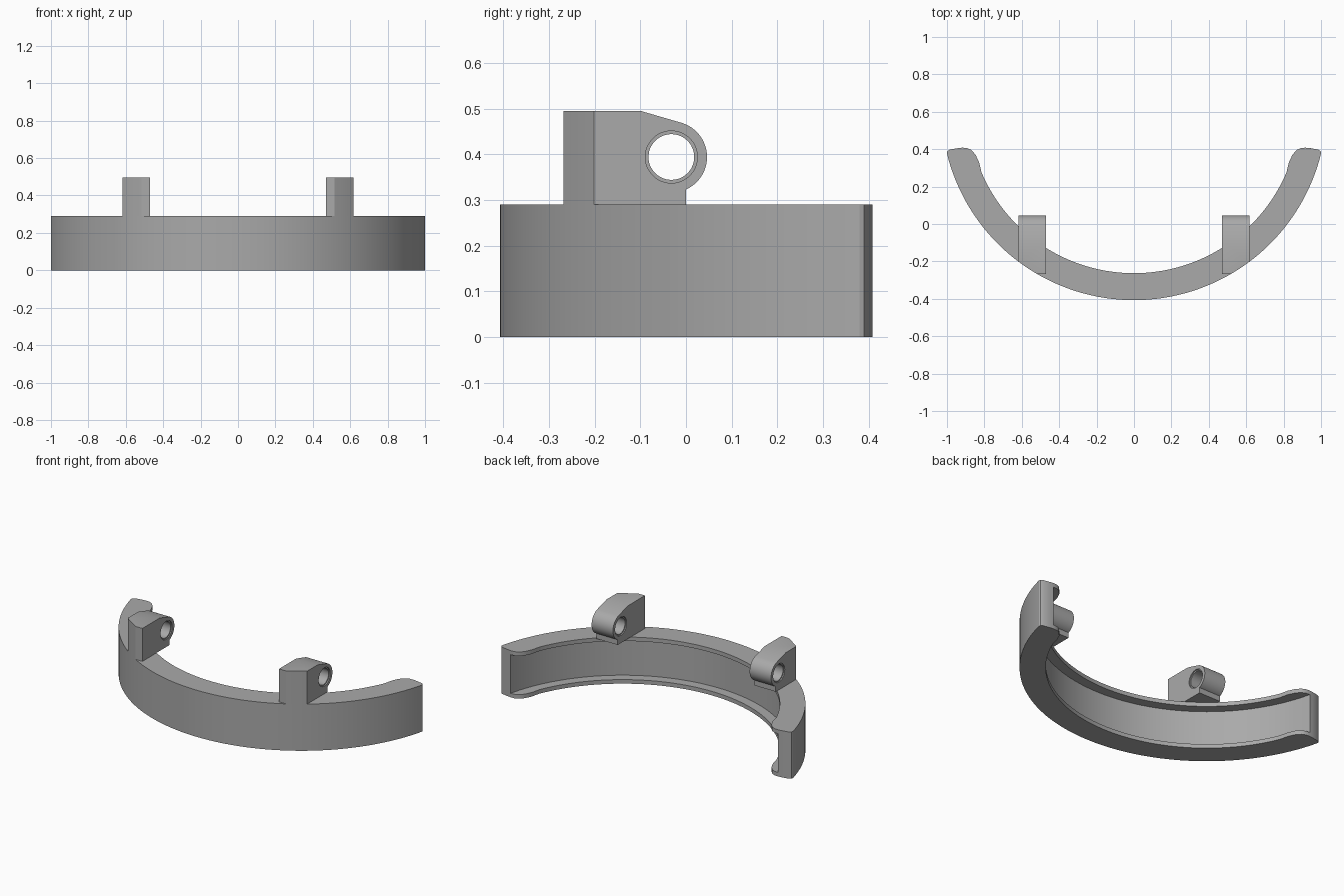
import bpy, bmesh
from math import sin, cos, pi, radians
from mathutils import Vector

CENTRE_Y = 0.623
R_OUT, R_IN, R_GROOVE = 1.03, 0.886, 0.945
HEIGHT, LIP = 0.29, 0.025
HOLE_Y, HOLE_Z = -0.032, 0.394

cube = bpy.data.objects.get("Cube")
if cube:
    bpy.data.objects.remove(cube, do_unlink=True)

grey = bpy.data.materials.new("plain grey")
grey.use_nodes = True
grey.diffuse_color = (0.4, 0.4, 0.4, 1)
grey.node_tree.nodes["Principled BSDF"].inputs["Base Color"].default_value = (0.4, 0.4, 0.4, 1)


def arc(cx, cy, r, start, end, n):
    """Points along an arc, angles in degrees."""
    steps = [radians(start + (end - start) * i / n) for i in range(n + 1)]
    return [(cx + r * cos(a), cy + r * sin(a)) for a in steps]


def prism(name, outline, axis, lo, hi):
    """Extrude a 2D outline along z (outline in x, y) or x (outline in y, z)."""
    def place(p, h):
        return (p[0], p[1], h) if axis == "z" else (h, p[0], p[1])
    bm = bmesh.new()
    face = bm.faces.new([bm.verts.new(place(p, lo)) for p in outline])
    top = bmesh.ops.extrude_face_region(bm, geom=[face])["geom"]
    move = Vector(place((0, 0), hi - lo))
    bmesh.ops.translate(bm, vec=move, verts=[v for v in top if isinstance(v, bmesh.types.BMVert)])
    bmesh.ops.recalc_face_normals(bm, faces=bm.faces)
    mesh = bpy.data.meshes.new(name)
    bm.to_mesh(mesh)
    bm.free()
    obj = bpy.data.objects.new(name, mesh)
    bpy.context.collection.objects.link(obj)
    mesh.materials.append(grey)
    return obj


def activate(obj):
    bpy.ops.object.select_all(action="DESELECT")
    obj.select_set(True)
    bpy.context.view_layer.objects.active = obj


def cut(obj, cutter, operation):
    """Apply a boolean and discard the cutter."""
    cutter.hide_render = True
    mod = obj.modifiers.new("cut", "BOOLEAN")
    mod.object, mod.operation, mod.solver = cutter, operation, "EXACT"
    activate(obj)
    bpy.ops.object.modifier_apply(modifier=mod.name)
    bpy.data.objects.remove(cutter, do_unlink=True)


def smooth(obj):
    activate(obj)
    bpy.ops.object.shade_smooth_by_angle(angle=radians(25))


# Curved band with flared, rounded tips
tip = [(0.998, 0.389), (0.985, 0.398), (0.945, 0.405), (0.918, 0.408), (0.895, 0.407),
       (0.87, 0.396), (0.847, 0.37), (0.828, 0.33)]
outline = arc(0, CENTRE_Y, R_OUT, 180 + 13.7, 360 - 13.7, 96)
outline += tip
outline += arc(0, CENTRE_Y, R_IN, 360 - 23, 180 + 23, 96)
outline += [(-x, y) for x, y in reversed(tip)]
band = prism("curved_band", outline, "z", 0, HEIGHT)

# Groove between the upper and lower lips
groove = prism("groove_cutter", arc(0, CENTRE_Y, R_GROOVE, 0, 357.5, 143), "z", LIP, HEIGHT - LIP)
cut(band, groove, "DIFFERENCE")
smooth(band)

# Pivot lugs standing on the band
side = [(0, HEIGHT), (0, 0.323)]
side += arc(HOLE_Y, HOLE_Z, 0.078, -62, 74, 28)
side += [(-0.1, 0.495), (-0.268, 0.495), (-0.268, HEIGHT)]

for name, sign in (("left_lug", 1), ("right_lug", -1)):
    inner, outer = sorted((sign * 0.47, sign * 0.617))
    lug = prism(name, side, "x", inner, outer)
    # Front corner follows the outside of the band
    rim = prism("rim_cutter", arc(0, CENTRE_Y, R_OUT, 0, 358, 179), "z", 0.1, 0.7)
    cut(lug, rim, "INTERSECT")
    # Pin hole with a shallow countersink on each side
    bore = prism("bore_cutter", arc(HOLE_Y, HOLE_Z, 0.05, 0, 352.5, 47), "x", inner - 0.1, outer + 0.1)
    cut(lug, bore, "DIFFERENCE")
    for face_x in (inner, outer):
        bpy.ops.mesh.primitive_cylinder_add(vertices=48, radius=0.057, depth=0.014,
                                            location=(face_x, HOLE_Y, HOLE_Z), rotation=(0, pi / 2, 0))
        sink = bpy.context.object
        sink.data.materials.append(grey)
        cut(lug, sink, "DIFFERENCE")
    smooth(lug)
